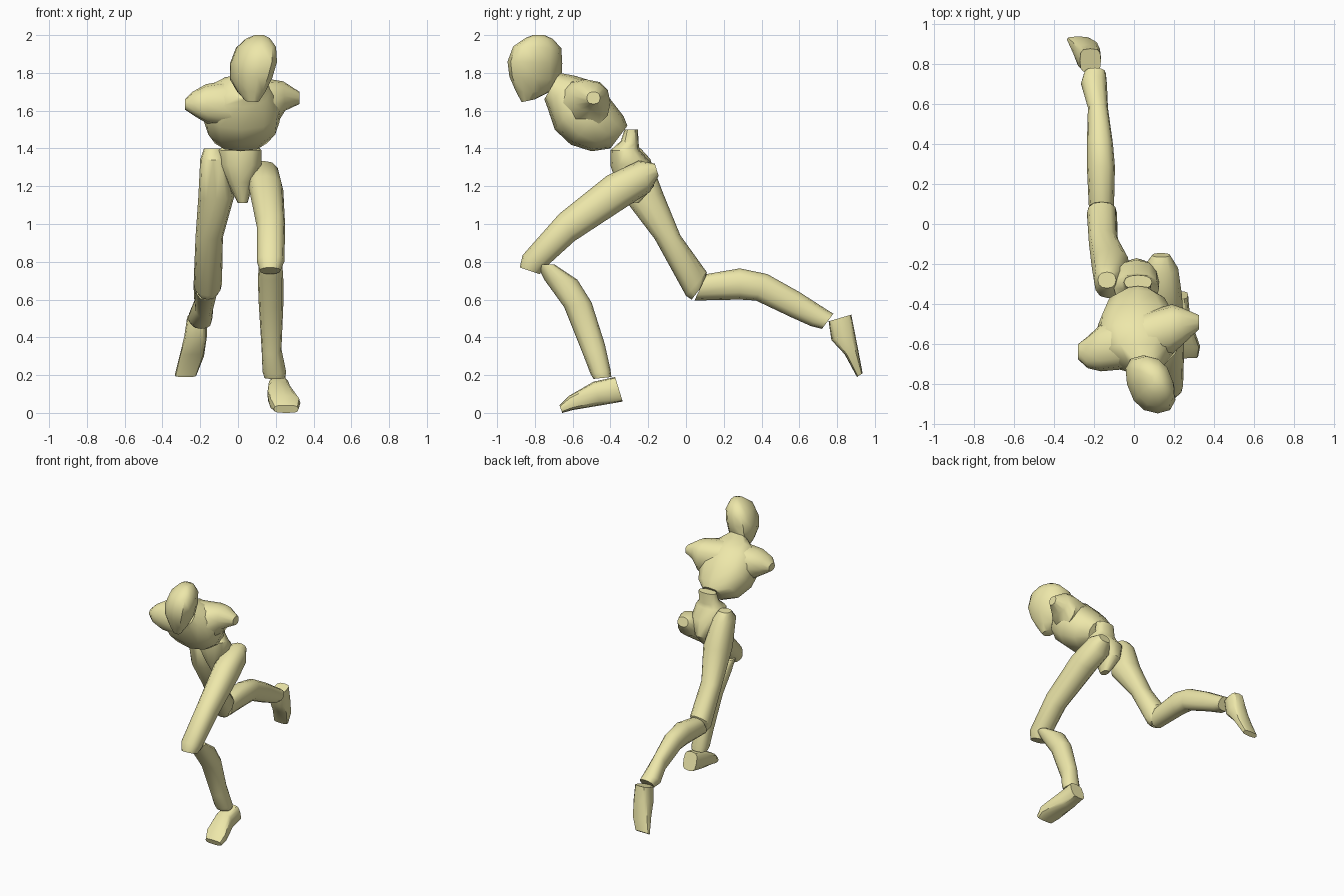
import bpy, bmesh
from math import sin, cos, pi, copysign

skin = bpy.data.materials.new("pale_yellow")
skin.diffuse_color = (0.85, 0.8, 0.4, 1)


def loft(name, rings, n=12, power=0.85, skew=0.0, across_y=False):
    """Each ring: two opposite outline points in the profile plane (a1, b1, a2, b2)
    and its width range (w1, w2). Width runs along x, or along y if across_y."""
    bm = bmesh.new()
    loops = []
    for a1, b1, a2, b2, w1, w2 in rings:
        loop = []
        for i in range(n):
            t = 2 * pi * i / n
            c = copysign(abs(cos(t)) ** power, cos(t))
            s = copysign(abs(sin(t)) ** power, sin(t))
            a = (a1 + a2) / 2 + s * (a1 - a2) / 2
            b = (b1 + b2) / 2 + s * (b1 - b2) / 2
            w = (w1 + w2) / 2 + c * (w2 - w1) / 2 - skew * s * (a1 - a2) / 2
            loop.append(bm.verts.new((a, w, b) if across_y else (w, a, b)))
        loops.append(loop)
    for lo, hi in zip(loops, loops[1:]):
        for i in range(n):
            j = (i + 1) % n
            bm.faces.new((lo[i], lo[j], hi[j], hi[i]))
    bm.faces.new(loops[0][::-1])
    bm.faces.new(loops[-1])
    bmesh.ops.recalc_face_normals(bm, faces=bm.faces)
    me = bpy.data.meshes.new(name)
    bm.to_mesh(me)
    bm.free()
    me.materials.append(skin)
    ob = bpy.data.objects.new(name, me)
    bpy.context.collection.objects.link(ob)
    return ob


# Head, chin to crown, turned slightly
loft("head", [
    (-.87, 1.645, -.80, 1.66, .04, .11),
    (-.90, 1.70, -.72, 1.70, .00, .14),
    (-.935, 1.78, -.66, 1.76, -.035, .175),
    (-.945, 1.86, -.655, 1.85, -.035, .20),
    (-.915, 1.94, -.66, 1.93, -.005, .195),
    (-.85, 1.985, -.705, 1.98, .045, .165),
    (-.81, 2.0, -.75, 2.0, .09, .135)], skew=.25)

# Rib cage, waist to neck
loft("chest", [
    (-.31, 1.52, -.40, 1.40, -.06, .10),
    (-.33, 1.57, -.50, 1.385, -.14, .17),
    (-.40, 1.66, -.61, 1.42, -.18, .22),
    (-.49, 1.755, -.695, 1.50, -.19, .23),
    (-.59, 1.785, -.735, 1.62, -.14, .17),
    (-.67, 1.80, -.75, 1.66, -.04, .13)])

# Shoulders, right tip to left tip
loft("shoulders", [
    (-.28, 1.66, -.28, 1.605, -.675, -.60),
    (-.24, 1.70, -.22, 1.565, -.72, -.56),
    (-.17, 1.74, -.16, 1.53, -.735, -.50),
    (.00, 1.77, .02, 1.50, -.72, -.45),
    (.18, 1.765, .20, 1.52, -.65, -.40),
    (.24, 1.755, .25, 1.60, -.60, -.42),
    (.325, 1.70, .325, 1.635, -.525, -.455)], across_y=True)

# Waist stub and wedge-shaped pelvis
loft("pelvis", [
    (-.325, 1.50, -.255, 1.50, -.05, .09),
    (-.345, 1.44, -.25, 1.42, -.06, .09),
    (-.40, 1.39, -.245, 1.39, -.10, .125),
    (-.40, 1.31, -.18, 1.32, -.10, .125),
    (-.37, 1.22, -.17, 1.20, -.055, .08),
    (-.32, 1.11, -.25, 1.11, .00, .05)])

# Front leg
loft("left_thigh", [
    (-.165, 1.32, -.145, 1.255, .09, .18),
    (-.25, 1.335, -.19, 1.17, .045, .22),
    (-.42, 1.255, -.30, 1.10, .06, .24),
    (-.67, 1.055, -.59, .91, .10, .25),
    (-.865, .835, -.75, .765, .10, .245),
    (-.88, .77, -.775, .735, .115, .225)])
loft("left_shin", [
    (-.79, .785, -.695, .785, .11, .235),
    (-.75, .705, -.575, .705, .105, .24),
    (-.645, .56, -.50, .585, .11, .24),
    (-.545, .31, -.43, .365, .125, .23),
    (-.505, .205, -.40, .23, .13, .255),
    (-.49, .18, -.395, .19, .14, .25)])
loft("left_foot", [
    (-.375, .19, -.335, .06, .16, .27),
    (-.49, .165, -.45, .04, .155, .28),
    (-.62, .09, -.60, .015, .165, .33),
    (-.67, .04, -.655, .0, .19, .32)], power=.6)

# Trailing leg
loft("right_thigh", [
    (-.32, 1.40, -.24, 1.40, -.18, -.09),
    (-.37, 1.34, -.19, 1.345, -.20, -.06),
    (-.325, 1.13, -.12, 1.16, -.21, -.02),
    (-.165, .92, -.03, .94, -.225, -.08),
    (.0, .62, .11, .745, -.235, -.085),
    (.03, .60, .10, .69, -.21, -.11)])
loft("right_shin", [
    (.11, .735, .045, .595, -.225, -.10),
    (.285, .765, .285, .60, -.235, -.095),
    (.43, .735, .37, .595, -.235, -.105),
    (.60, .64, .56, .505, -.23, -.13),
    (.74, .55, .66, .46, -.265, -.135),
    (.78, .525, .72, .445, -.25, -.14)])
loft("right_foot", [
    (.755, .485, .875, .52, -.27, -.165),
    (.77, .385, .895, .42, -.285, -.165),
    (.84, .31, .92, .29, -.31, -.18),
    (.905, .19, .935, .21, -.335, -.22)], power=.6)

# Soft shading with crisp part ends
for ob in bpy.context.collection.objects:
    ob.select_set(True)
    bpy.context.view_layer.objects.active = ob
bpy.ops.object.shade_smooth_by_angle(angle=0.7)
